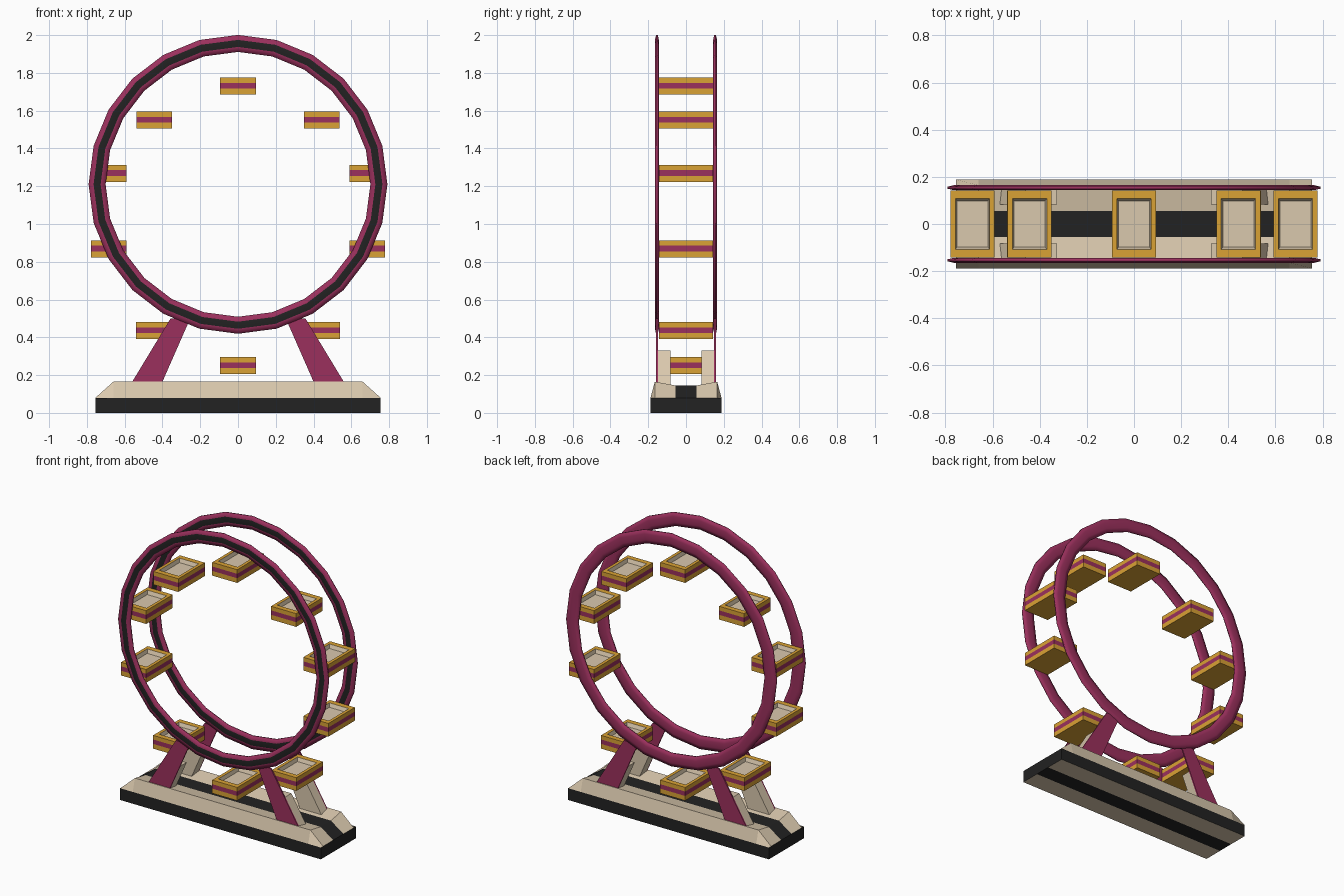
import bpy, bmesh, math

if "Cube" in bpy.data.objects:
    bpy.data.objects.remove(bpy.data.objects["Cube"])


def material(name, rgb):
    m = bpy.data.materials.new(name)
    m.diffuse_color = (*rgb, 1)
    m.use_nodes = True
    m.node_tree.nodes["Principled BSDF"].inputs["Base Color"].default_value = m.diffuse_color
    return m


MAGENTA = material("magenta", (0.33, 0.03, 0.11))
GOLD = material("gold", (0.70, 0.36, 0.035))
BEIGE = material("beige", (0.70, 0.58, 0.42))
BLACK = material("black", (0.016, 0.016, 0.016))


def loft(name, rings, mats, rule, closed=False, smooth=False):
    """Skin a list of point rings; rule(ring index, side index) picks the material.
    Caps (open lofts) use ring index -1 for the first and -2 for the last."""
    bm = bmesh.new()
    vs = [[bm.verts.new(p) for p in r] for r in rings]
    n = len(rings[0])
    for i in range(len(vs) if closed else len(vs) - 1):
        a, b = vs[i], vs[(i + 1) % len(vs)]
        for j in range(n):
            k = (j + 1) % n
            f = bm.faces.new((a[j], a[k], b[k], b[j]))
            f.material_index = rule(i, j)
            f.smooth = smooth
    if not closed:
        bm.faces.new(vs[0][::-1]).material_index = rule(-1, 0)
        bm.faces.new(vs[-1]).material_index = rule(-2, 0)
    bmesh.ops.recalc_face_normals(bm, faces=bm.faces)
    me = bpy.data.meshes.new(name)
    bm.to_mesh(me)
    bm.free()
    for m in mats:
        me.materials.append(m)
    ob = bpy.data.objects.new(name, me)
    bpy.context.collection.objects.link(ob)
    return ob


# wheel rims: 24-sided rings, flattened octagon section, black stripe facing the front
CZ, R, HALF_W, HALF_T = 1.21, 0.746, 0.045, 0.0105


def rim(name, y):
    k = 1 / math.cos(math.pi / 8)
    rings = []
    for i in range(24):
        a = math.tau * i / 24
        ring = []
        for j in range(8):
            t = math.tau * (j + 0.5) / 8
            r = R + HALF_W * k * math.cos(t)
            ring.append((r * math.sin(a), y + HALF_T * k * math.sin(t), CZ + r * math.cos(a)))
        rings.append(ring)
    # side 5 of the octagon points to -y
    loft(name, rings, [MAGENTA, BLACK], lambda i, j: int(j == 5), closed=True, smooth=True)


rim("front_rim", -0.154)
rim("back_rim", 0.154)


# gondolas: gold tubs with a magenta band and a recessed beige inside
def gondola(name, x, z):
    steps = [(0.094, 0.143, -0.045), (0.094, 0.143, -0.013), (0.094, 0.143, 0.017),
             (0.094, 0.143, 0.045), (0.073, 0.108, 0.045), (0.066, 0.098, 0.02)]
    rings = [[(x + sx * hx, sy * hy, z + h) for sx, sy in ((-1, -1), (1, -1), (1, 1), (-1, 1))]
             for hx, hy, h in steps]
    mat = {-1: 0, -2: 2, 0: 0, 1: 1, 2: 0, 3: 0, 4: 2}
    loft(name, rings, [GOLD, MAGENTA, BEIGE], lambda i, j: mat[i])


spots = [(0, 1.73), (0, 0.25)]
for s in (-1, 1):
    spots += [(s * 0.443, 1.55), (s * 0.685, 1.268), (s * 0.685, 0.868), (s * 0.445, 0.435)]
for i, (x, z) in enumerate(spots):
    gondola(f"gondola_{i + 1}", x, z)

# base: black plinth, sloped beige deck, black strip along the middle (top and underside)
section = [(-0.188, 0), (-0.055, 0), (0.055, 0), (0.188, 0), (0.188, 0.08),
           (0.165, 0.165), (0.055, 0.145), (-0.055, 0.145), (-0.165, 0.165), (-0.188, 0.08)]
rings = [[(x, y, min(z, top)) for y, z in section]
         for x, top in ((-0.755, 0.08), (-0.66, 1), (0.66, 1), (0.755, 0.08))]
loft("base", rings, [BLACK, BEIGE], lambda i, j: 0 if i < 0 or j in (1, 3, 6, 9) else 1)


# legs: thin slanted magenta plates with a thick beige foot block on the inner side
def slanted(name, sx, y0, y1, z0, z1, mat):
    def span(z):
        t = (z - 0.165) / 0.33
        return -0.56 + 0.20 * t, -0.40 + 0.145 * t
    rings = []
    for z in (z0, z1):
        a, b = span(z)
        rings.append([(sx * a, y0, z), (sx * b, y0, z), (sx * b, y1, z), (sx * a, y1, z)])
    return loft(name, rings, [mat], lambda i, j: 0)


for sy, depth in ((-1, "front"), (1, "back")):
    for sx, side in ((1, "left"), (-1, "right")):
        slanted(f"{depth}_{side}_leg", sx, sy * 0.149, sy * 0.158, 0.14, 0.50, MAGENTA)
        slanted(f"{depth}_{side}_foot_block", sx, sy * 0.083, sy * 0.149, 0.13, 0.33, BEIGE)
